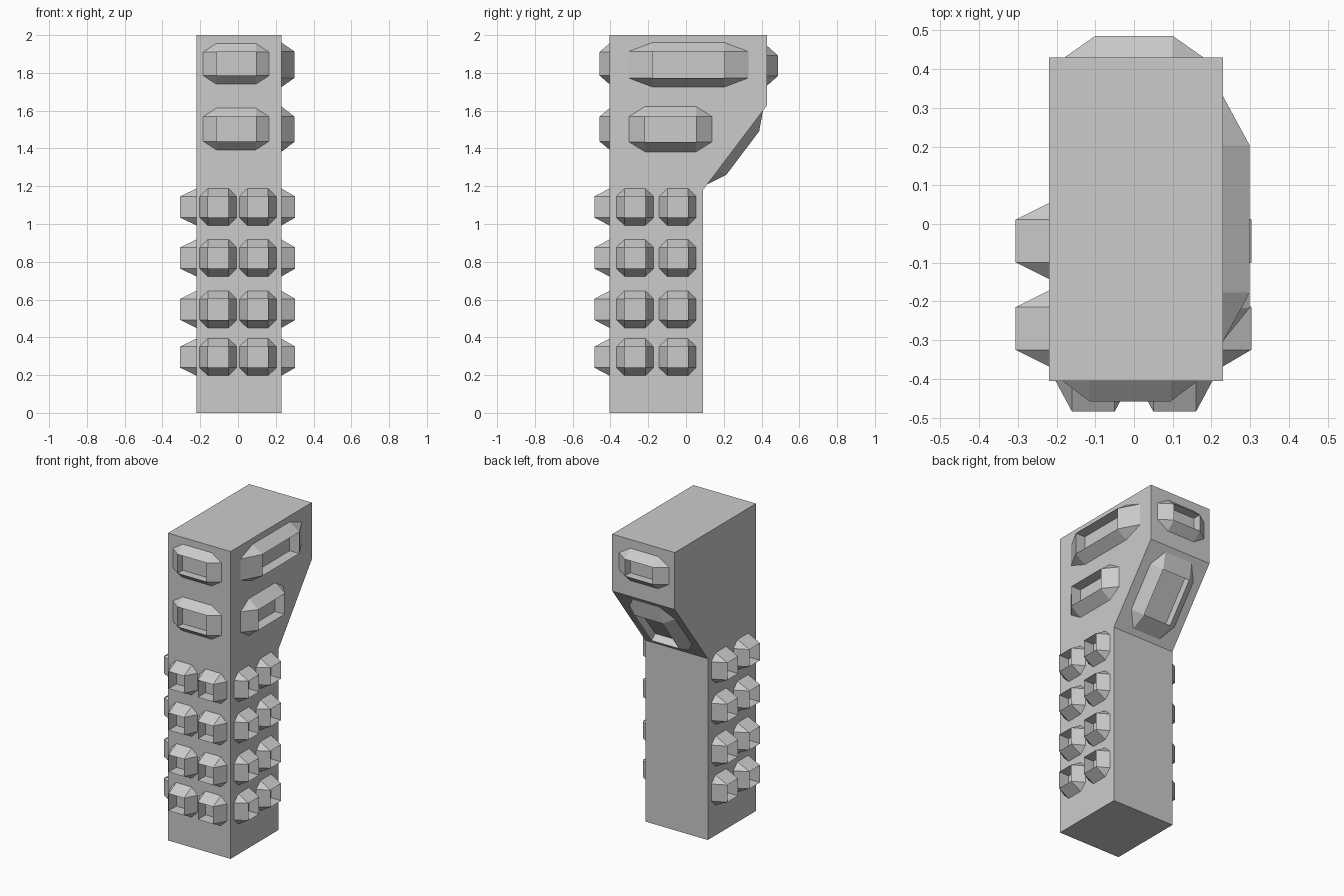
import bpy, bmesh
from mathutils import Vector

if "Cube" in bpy.data.objects:
    bpy.data.objects.remove(bpy.data.objects["Cube"])

X0, X1 = -0.22, 0.23          # body width limits
FRONT, BACK = -0.405, 0.43    # body depth limits


def finish(bm, name):
    mesh = bpy.data.meshes.new(name)
    bm.to_mesh(mesh)
    bm.free()
    bpy.context.collection.objects.link(bpy.data.objects.new(name, mesh))


def add_pad(bm, origin, u, v, base, rim, depth):
    """Octagonal skirt rising to a rectangular rim around an open recess."""
    o, u, v = Vector(origin), Vector(u).normalized(), Vector(v).normalized()
    n = u.cross(v)

    def vert(a, b, h):
        return bm.verts.new(o + u * a + v * b + n * h)

    (bu, bv), (ru, rv) = base, rim
    outer, top, floor = [], [], []
    for i, (sx, sy) in enumerate([(1, 1), (-1, 1), (-1, -1), (1, -1)]):
        pts = [(sx * bu, sy * rv), (sx * ru, sy * bv)]
        if i % 2:
            pts.reverse()
        outer += [vert(a, b, 0) for a, b in pts]
        top.append(vert(sx * ru, sy * rv, depth))
        floor.append(vert(sx * ru, sy * rv, 0))
    for i in range(4):
        j = (i + 1) % 4
        bm.faces.new((outer[2 * i], outer[2 * i + 1], top[i]))
        bm.faces.new((outer[2 * i + 1], outer[(2 * i + 2) % 8], top[j], top[i]))
        bm.faces.new((top[i], top[j], floor[j], floor[i]))


# Body: side profile extruded across x
profile = [(FRONT, 0), (0.09, 0), (0.09, 1.18), (BACK, 1.63), (BACK, 2), (FRONT, 2)]
bm = bmesh.new()
face = bm.faces.new([bm.verts.new((X0, y, z)) for y, z in profile])
ext = bmesh.ops.extrude_face_region(bm, geom=[face])
bmesh.ops.translate(bm, vec=(X1 - X0, 0, 0),
                    verts=[g for g in ext["geom"] if isinstance(g, bmesh.types.BMVert)])
bmesh.ops.recalc_face_normals(bm, faces=bm.faces)
finish(bm, "grip_body")

UP = (0, 0, 1)
RIGHT, LEFT = (1, 0, 0), (-1, 0, 0)
REAR, FORE = (0, 1, 0), (0, -1, 0)

# Small studs: four rows, two columns on front, right and left
studs = {"front_studs": bmesh.new(), "right_studs": bmesh.new(), "left_studs": bmesh.new()}
size = ((0.098, 0.098), (0.055, 0.056))
for z in (1.09, 0.82, 0.548, 0.295):
    for x in (-0.105, 0.105):
        add_pad(studs["front_studs"], (x, FRONT, z), RIGHT, UP, *size, 0.08)
    for y in (-0.27, -0.044):
        add_pad(studs["right_studs"], (X1, y, z), REAR, UP, *size, 0.073)
        add_pad(studs["left_studs"], (X0, y, z), FORE, UP, *size, 0.086)
for name, b in studs.items():
    finish(b, name)

# Large pads on the head: front pair, right pair, back and sloped underside
large = [
    ("front_pad_upper", (-0.01, FRONT, 1.848), RIGHT, UP, (0.175, 0.108), (0.105, 0.062), 0.053),
    ("front_pad_lower", (-0.01, FRONT, 1.503), RIGHT, UP, (0.175, 0.11), (0.105, 0.065), 0.053),
    ("right_pad_upper", (X1, 0.013, 1.843), REAR, UP, (0.317, 0.118), (0.19, 0.07), 0.069),
    ("right_pad_lower", (X1, -0.082, 1.502), REAR, UP, (0.22, 0.12), (0.135, 0.067), 0.069),
    ("back_pad", (0, BACK, 1.838), LEFT, UP, (0.18, 0.105), (0.1, 0.055), 0.056),
    ("slope_pad", (0, 0.26, 1.405), LEFT, (0, 0.34, 0.45), (0.165, 0.245), (0.1, 0.145), 0.05),
]
for name, *args in large:
    b = bmesh.new()
    add_pad(b, *args)
    finish(b, name)
